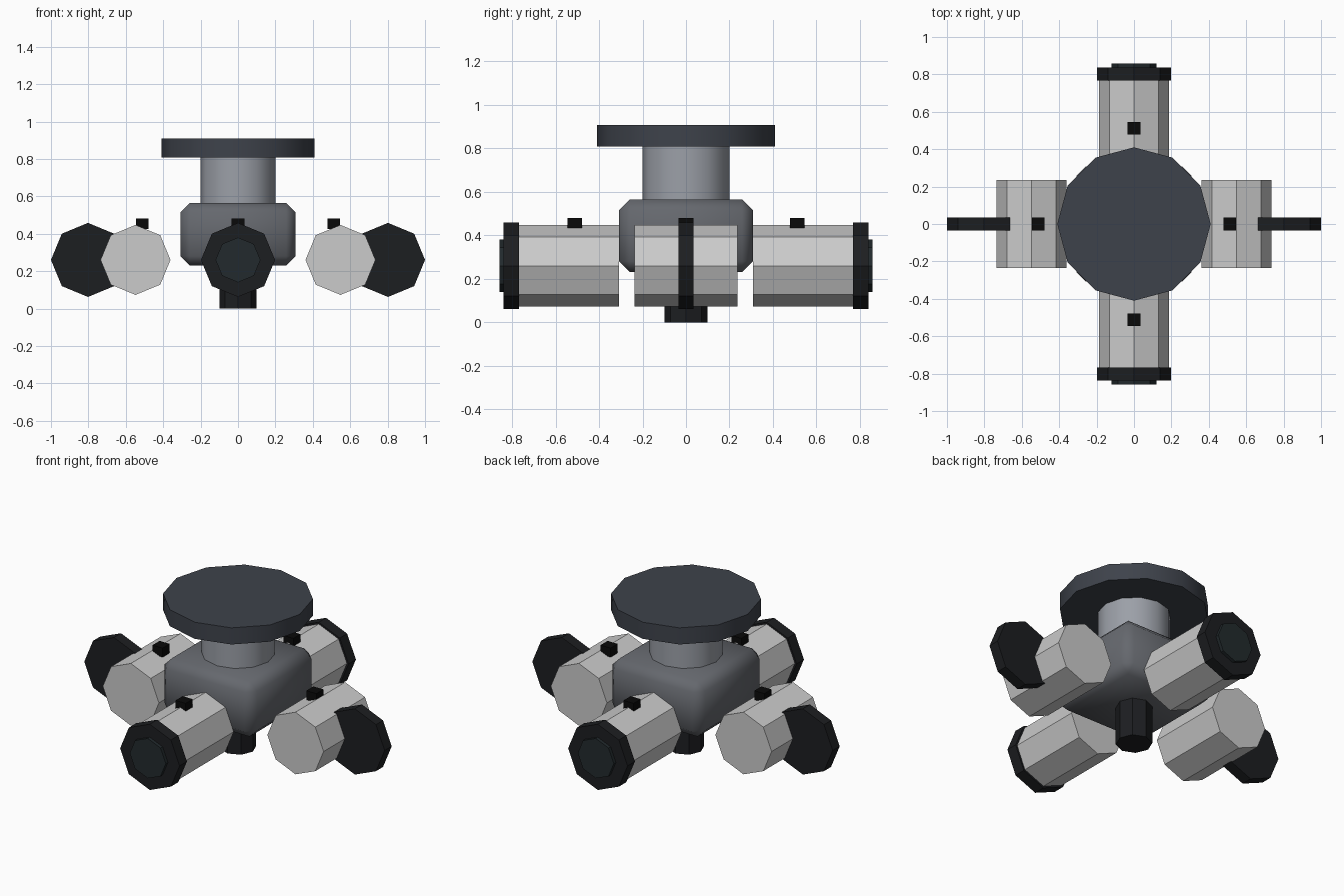
import bpy
from math import radians

if "Cube" in bpy.data.objects:
    bpy.data.objects.remove(bpy.data.objects["Cube"])


def material(name, rgb):
    m = bpy.data.materials.new(name)
    m.diffuse_color = (*rgb, 1)
    m.use_nodes = True
    m.node_tree.nodes["Principled BSDF"].inputs["Base Color"].default_value = m.diffuse_color
    return m


LIGHT = material("light_grey", (0.62, 0.62, 0.63))
MID = material("mid_grey", (0.33, 0.35, 0.39))
BODY = material("body_grey", (0.13, 0.138, 0.155))
DARK = material("dark_slate", (0.048, 0.055, 0.07))
BLACK = material("black", (0.012, 0.013, 0.015))
BUTTON = material("button_black", (0.003, 0.003, 0.003))
GLASS = material("glass", (0.016, 0.023, 0.026))


def finish(name, mat, smooth):
    ob = bpy.context.object
    ob.name = name
    ob.data.materials.append(mat)
    if smooth:
        bpy.ops.object.shade_smooth_by_angle(angle=radians(smooth))
    return ob


def cylinder(name, mat, sides, r, depth, loc, along_y=False, smooth=0):
    bpy.ops.mesh.primitive_cylinder_add(
        vertices=sides, radius=r, depth=depth, location=loc,
        rotation=(radians(90) if along_y else 0, 0, 0))
    return finish(name, mat, smooth)


def box(name, mat, size, loc, bevel=0, smooth=0):
    bpy.ops.mesh.primitive_cube_add(size=1, location=loc)
    ob = bpy.context.object
    ob.scale = size
    bpy.ops.object.transform_apply(location=False, rotation=False, scale=True)
    if bevel:
        mod = ob.modifiers.new("bevel", 'BEVEL')
        mod.width = bevel
        mod.segments = 1
        bpy.ops.object.modifier_apply(modifier=mod.name)
    return finish(name, mat, smooth)


# Central column: foot knob, bevelled hub, neck and mounting disc
cylinder("foot_knob", BLACK, 8, 0.10, 0.25, (0, 0, 0.125))
box("hub", BODY, (0.615, 0.615, 0.335), (0, 0, 0.398), bevel=0.05, smooth=50)
cylinder("neck", MID, 12, 0.20, 0.27, (0, 0, 0.685), smooth=40)
cylinder("mounting_disc", DARK, 12, 0.41, 0.10, (0, 0, 0.858), smooth=40)

AXIS_Z = 0.26
for s, y_side, x_side in ((-1, "front", "left"), (1, "back", "right")):
    # Front and back housings with rim, lens and button
    cylinder(y_side + "_housing", LIGHT, 8, 0.187, 0.465, (0, s * 0.54, AXIS_Z), True)
    cylinder(y_side + "_rim", BLACK, 8, 0.198, 0.07, (0, s * 0.803, AXIS_Z), True)
    cylinder(y_side + "_lens", GLASS, 8, 0.12, 0.05, (0, s * 0.833, AXIS_Z), True)
    box(y_side + "_button", BUTTON, (0.067, 0.067, 0.055), (0, s * 0.512, 0.453))

    # Side housings lie along y, with the rim set edge-on beside them
    cylinder(x_side + "_housing", LIGHT, 8, 0.187, 0.472, (s * 0.548, 0, AXIS_Z), True)
    cylinder(x_side + "_rim", BLACK, 8, 0.198, 0.067, (s * 0.802, 0, AXIS_Z), True)
    box(x_side + "_button", BUTTON, (0.067, 0.067, 0.055), (s * 0.512, 0, 0.453))
